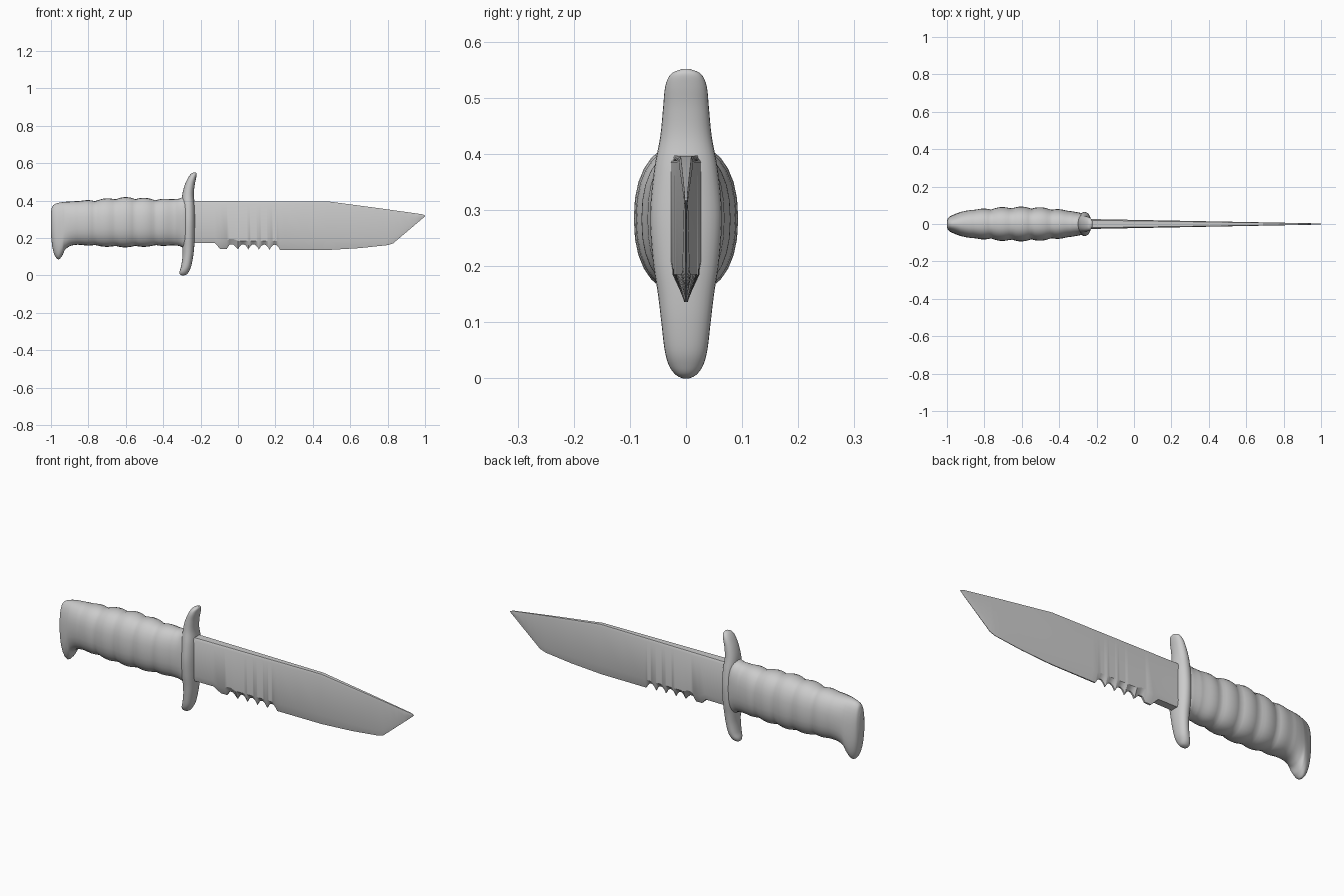
import bpy, bmesh, math

if "Cube" in bpy.data.objects:
    bpy.data.objects.remove(bpy.data.objects["Cube"])


def spline(keys, steps):
    """Catmull-Rom samples through rows of numbers."""
    out = []
    n = len(keys)
    for i in range(n - 1):
        a, b, c, d = keys[max(i - 1, 0)], keys[i], keys[i + 1], keys[min(i + 2, n - 1)]
        for s in range(steps):
            t = s / steps
            out.append([0.5 * (2 * q + (r - p) * t + (2 * p - 5 * q + 4 * r - w) * t * t
                               + (3 * q - p - 3 * r + w) * t ** 3)
                        for p, q, r, w in zip(a, b, c, d)])
    out.append(list(keys[-1]))
    return out


def oval(u0, u1, half_y, power, count=28):
    """Superellipse points (u, y) spanning u0..u1."""
    pts = []
    for i in range(count):
        a = 2 * math.pi * i / count
        c, s = math.cos(a), math.sin(a)
        f = lambda v: math.copysign(abs(v) ** (2 / power), v)
        pts.append(((u0 + u1) / 2 + (u1 - u0) / 2 * f(c), half_y * f(s)))
    return pts


def loft(name, rings, angle):
    bm = bmesh.new()
    rows = [[bm.verts.new(p) for p in ring] for ring in rings]
    n = len(rows[0])
    for r0, r1 in zip(rows, rows[1:]):
        for i in range(n):
            j = (i + 1) % n
            bm.faces.new((r0[i], r0[j], r1[j], r1[i]))
    bm.faces.new(rows[0])
    bm.faces.new(rows[-1])
    bmesh.ops.recalc_face_normals(bm, faces=bm.faces)
    me = bpy.data.meshes.new(name)
    bm.to_mesh(me)
    bm.free()
    ob = bpy.data.objects.new(name, me)
    bpy.context.collection.objects.link(ob)
    bpy.ops.object.select_all(action='DESELECT')
    ob.select_set(True)
    bpy.context.view_layer.objects.active = ob
    bpy.ops.object.shade_smooth_by_angle(angle=math.radians(angle))
    return ob


# Handle with hooked pommel: x, bottom z, top z, half width
handle_keys = [
    (-1.0, 0.22, 0.34, 0.018), (-0.993, 0.155, 0.368, 0.033), (-0.98, 0.107, 0.381, 0.043),
    (-0.96, 0.086, 0.388, 0.052), (-0.94, 0.105, 0.392, 0.060), (-0.92, 0.142, 0.394, 0.066),
    (-0.87, 0.163, 0.397, 0.075), (-0.75, 0.155, 0.408, 0.088), (-0.60, 0.150, 0.419, 0.093),
    (-0.45, 0.155, 0.412, 0.086), (-0.35, 0.160, 0.409, 0.071), (-0.31, 0.156, 0.412, 0.064),
    (-0.28, 0.140, 0.430, 0.058), (-0.24, 0.135, 0.435, 0.045)]
rings = []
START, END, BULGES = -0.87, -0.335, 5
for x, z0, z1, w in spline(handle_keys, 9):
    t = (x - START) / (END - START)
    groove = 0
    if 0 < t < 1:
        groove = (1 - abs(math.sin(math.pi * BULGES * t)) ** 0.8) * min(1, t * 8, (1 - t) * 8)
    rings.append([(x, y, z) for z, y in
                  oval(z0 + 0.008 * groove, z1 - 0.011 * groove, w - 0.011 * groove, 2.3)])
loft("handle", rings, 50)

# Curved cross guard: z, back x, front x, half width
guard_keys = [
    (0.0, -0.300, -0.290, 0.006), (0.006, -0.311, -0.274, 0.018), (0.022, -0.312, -0.262, 0.030),
    (0.05, -0.304, -0.250, 0.038), (0.10, -0.297, -0.240, 0.044), (0.15, -0.297, -0.234, 0.050),
    (0.21, -0.300, -0.230, 0.059), (0.29, -0.300, -0.228, 0.064), (0.37, -0.300, -0.230, 0.057),
    (0.43, -0.298, -0.236, 0.046), (0.48, -0.286, -0.232, 0.041), (0.52, -0.268, -0.224, 0.037),
    (0.542, -0.252, -0.221, 0.027), (0.551, -0.238, -0.226, 0.008)]
loft("guard", [[(x, y, z) for x, y in oval(x0, x1, w, 2.2)]
               for z, x0, x1, w in spline(guard_keys, 5)], 50)


# Blade outline
def along(x, pts):
    for (xa, za), (xb, zb) in zip(pts, pts[1:]):
        if x <= xb:
            return za + (zb - za) * (x - xa) / (xb - xa)
    return pts[-1][1]


spine = [(-0.26, 0.397), (0.48, 0.396), (0.75, 0.360), (0.985, 0.327), (1.0, 0.321)]
edge = [(-0.26, 0.174), (-0.125, 0.174), (-0.095, 0.142), (-0.06, 0.142), (-0.045, 0.165),
        (-0.025, 0.165), (0.0, 0.139), (0.225, 0.136), (0.48, 0.136), (0.65, 0.146),
        (0.80, 0.162), (0.83, 0.172), (0.985, 0.303), (1.0, 0.317)]
tips = [0.0, 0.055, 0.112, 0.168, 0.225]      # serration points
xs = {p[0] for p in spine + edge} | {0.25, 0.35, 0.72, 0.87, 0.91, 0.95}
xs |= {a + (b - a) * k / 8 for a, b in zip(tips, tips[1:]) for k in range(9)}
rings = []
for x in sorted(xs):
    top, low = along(x, spine), along(x, edge)
    bevel = max(0.185, low + 0.03)
    for a, b in zip(tips, tips[1:]):
        if a < x < b:
            low += 0.028 * math.sin(math.pi * (x - a) / (b - a)) ** 0.8
    bevel = min(bevel, low + (top - low) * 0.5)
    y = 0.027 - 0.024 * (x + 0.26) / 1.26
    thin = y * (0.75 if x < -0.12 else 0.18)
    lip = min(0.012, (top - low) * 0.2)
    half = [(thin, low), (y, bevel), (y, top - lip), (y * 0.75, top)]
    rings.append([(x, s, z) for s, z in half] + [(x, -s, z) for s, z in reversed(half)])
loft("blade", rings, 30)
